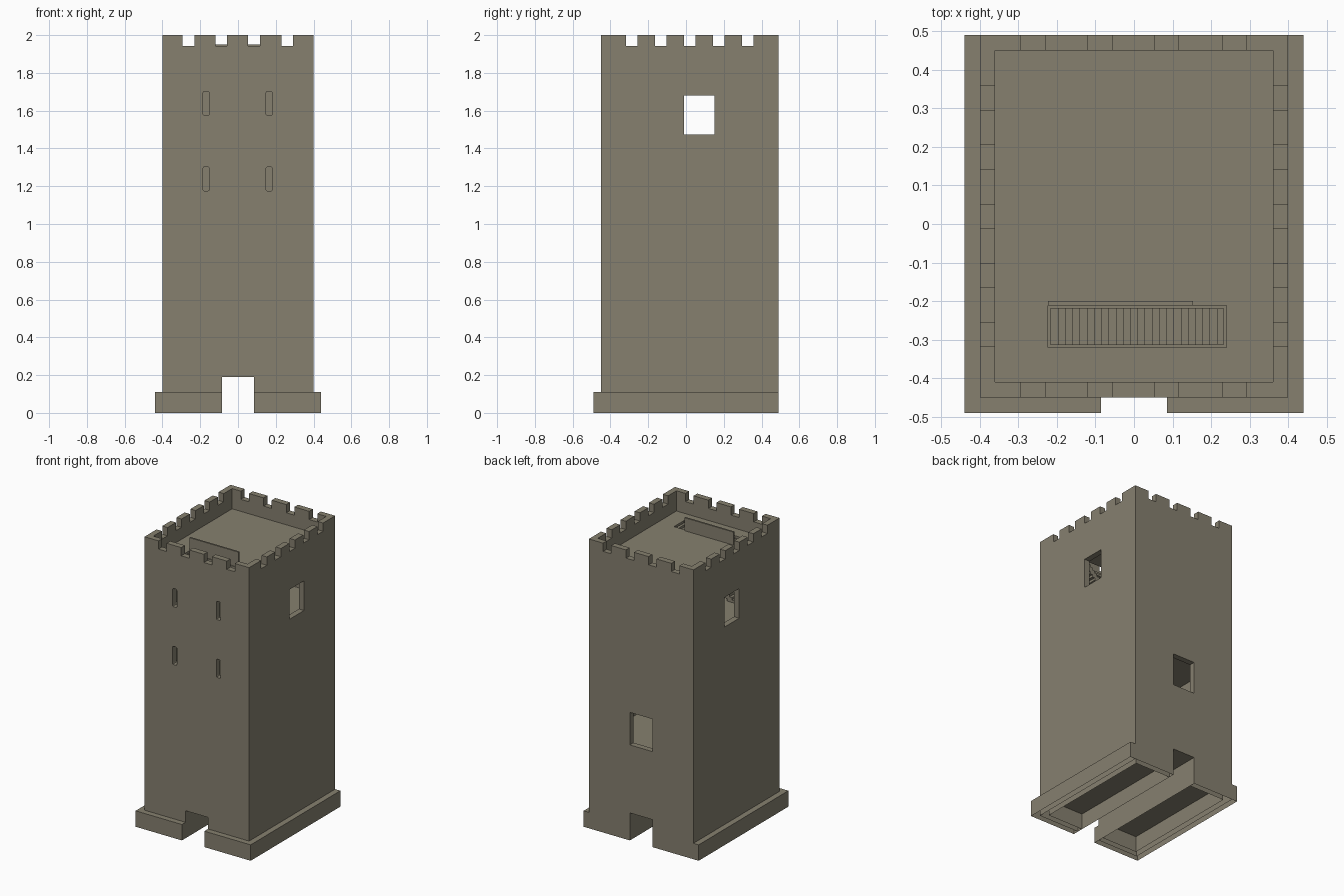
import bpy
import bmesh

if "Cube" in bpy.data.objects:
    bpy.data.objects.remove(bpy.data.objects["Cube"], do_unlink=True)

stone = bpy.data.materials.new("grey_brown_stone")
stone.use_nodes = True
STONE = (0.238, 0.216, 0.159, 1)
stone.diffuse_color = STONE
stone.node_tree.nodes["Principled BSDF"].inputs["Base Color"].default_value = STONE


def finish(name, bm):
    """Turn a bmesh into a stone object."""
    bmesh.ops.recalc_face_normals(bm, faces=bm.faces)
    mesh = bpy.data.meshes.new(name)
    bm.to_mesh(mesh)
    bm.free()
    mesh.materials.append(stone)
    obj = bpy.data.objects.new(name, mesh)
    bpy.context.collection.objects.link(obj)
    return obj


def add_box(bm, x, y, z):
    """Add a box given its (low, high) range on each axis."""
    verts = bmesh.ops.create_cube(bm, size=1)["verts"]
    for v in verts:
        for i, (low, high) in enumerate((x, y, z)):
            v.co[i] = high if v.co[i] > 0 else low
    return verts


def box(name, x, y, z):
    bm = bmesh.new()
    add_box(bm, x, y, z)
    return finish(name, bm)


def cut(target, x, y, z, rounding=0):
    """Subtract a box from the target and discard the cutter."""
    cutter = box("cutter", x, y, z)
    cutter.hide_render = True
    if rounding:
        bevel = cutter.modifiers.new("rounding", "BEVEL")
        bevel.width, bevel.segments = rounding, 2
    mod = target.modifiers.new("cut", "BOOLEAN")
    mod.operation, mod.solver, mod.object = "DIFFERENCE", "EXACT", cutter
    bpy.context.view_layer.objects.active = target
    bpy.ops.object.modifier_apply(modifier=mod.name)
    bpy.data.objects.remove(cutter, do_unlink=True)


def open_ends(obj, axis, *levels):
    """Remove the faces lying flat at the given levels of one axis."""
    bm = bmesh.new()
    bm.from_mesh(obj.data)
    flat = [f for f in bm.faces
            if any(all(abs(v.co[axis] - s) < 1e-4 for v in f.verts) for s in levels)]
    bmesh.ops.delete(bm, geom=flat, context="FACES")
    bm.to_mesh(obj.data)
    bm.free()


# Main dimensions
OUT_X, IN_X, DOOR_X = 0.4, 0.36, 0.086
FRONT, BACK, WALL = -0.45, 0.49, 0.04
IN_Y = (FRONT + WALL, BACK - WALL)
PLINTH_TOP, DOOR_TOP, ROOF = 0.11, 0.19, 1.86
ACROSS = (-1, 1)

# Tower walls: a hollow tube
walls = box("tower_walls", (-OUT_X, OUT_X), (FRONT, BACK), (0, 2))
cut(walls, (-IN_X, IN_X), IN_Y, (-1, 3))

# Passage through the front and back walls, and the windows
cut(walls, (-DOOR_X, DOOR_X), ACROSS, (-1, DOOR_TOP))
cut(walls, ACROSS, (-0.01, 0.15), (1.475, 1.68))
cut(walls, (-DOOR_X, DOOR_X), (0.4, 0.6), (0.66, 0.885))

# Arrow slits
for x in (-0.169, 0.165):
    for z in (1.175, 1.575):
        cut(walls, (x - 0.016, x + 0.016), (-0.6, -0.38), (z, z + 0.127), 0.007)

# Battlement notches
for x in (-0.262, -0.088, 0.085, 0.26):
    cut(walls, (x - 0.031, x + 0.031), ACROSS, (1.943, 3))
for i in range(5):
    y = -0.287 + i * 0.1535
    cut(walls, ACROSS, (y - 0.031, y + 0.031), (1.943, 3))
open_ends(walls, 2, 0)

# Plinth: an L-shaped strip on each side of the passage, open below
for side, label in ((-1, "right"), (1, "left")):
    bm = bmesh.new()
    outline = [(DOOR_X, -0.49), (0.44, -0.49), (0.44, BACK),
               (OUT_X, BACK), (OUT_X, FRONT), (DOOR_X, FRONT)]
    face = bm.faces.new([bm.verts.new((side * x, y, 0)) for x, y in outline])
    raised = bmesh.ops.extrude_face_region(bm, geom=[face])["geom"]
    for v in raised:
        if isinstance(v, bmesh.types.BMVert):
            v.co.z = PLINTH_TOP
    plinth = finish("plinth_" + label, bm)
    open_ends(plinth, 2, 0)
    # Ground floor beside the passage
    xs = sorted((side * DOOR_X, side * IN_X))
    box("ground_floor_" + label, xs, IN_Y, (PLINTH_TOP, PLINTH_TOP + 0.01))

# Passage lining
passage = box("passage_lining", (-DOOR_X, DOOR_X), IN_Y, (0, DOOR_TOP))
open_ends(passage, 2, 0)
open_ends(passage, 1, *IN_Y)

# Inner floors
for i, z in enumerate((0.62, 1.04, 1.45)):
    box(f"inner_floor_{i + 1}", (-IN_X, IN_X), IN_Y, (z - 0.03, z))

# Roof deck with a rimmed stair opening
deck = box("roof_deck", (-IN_X, IN_X), IN_Y, (ROOF - 0.03, ROOF))
cut(deck, (-0.223, 0.24), (-0.32, -0.212), (ROOF - 0.015, 3))
cut(deck, (-0.216, 0.234), (-0.313, -0.219), (1, 3))
box("stair_parapet", (-0.223, 0.153), (-0.212, -0.2), (ROOF - 0.01, 1.95))

# Stairs rising to the roof
STEPS = 24
run, rise = 0.45 / STEPS, (ROOF - 1.46) / STEPS
bm = bmesh.new()
for i in range(STEPS):
    x, top = -0.216 + i * run, 1.45 + (i + 1) * rise
    add_box(bm, (x, x + run), (-0.313, -0.219), (max(1.45, top - 0.05), top))
finish("roof_stairs", bm)
